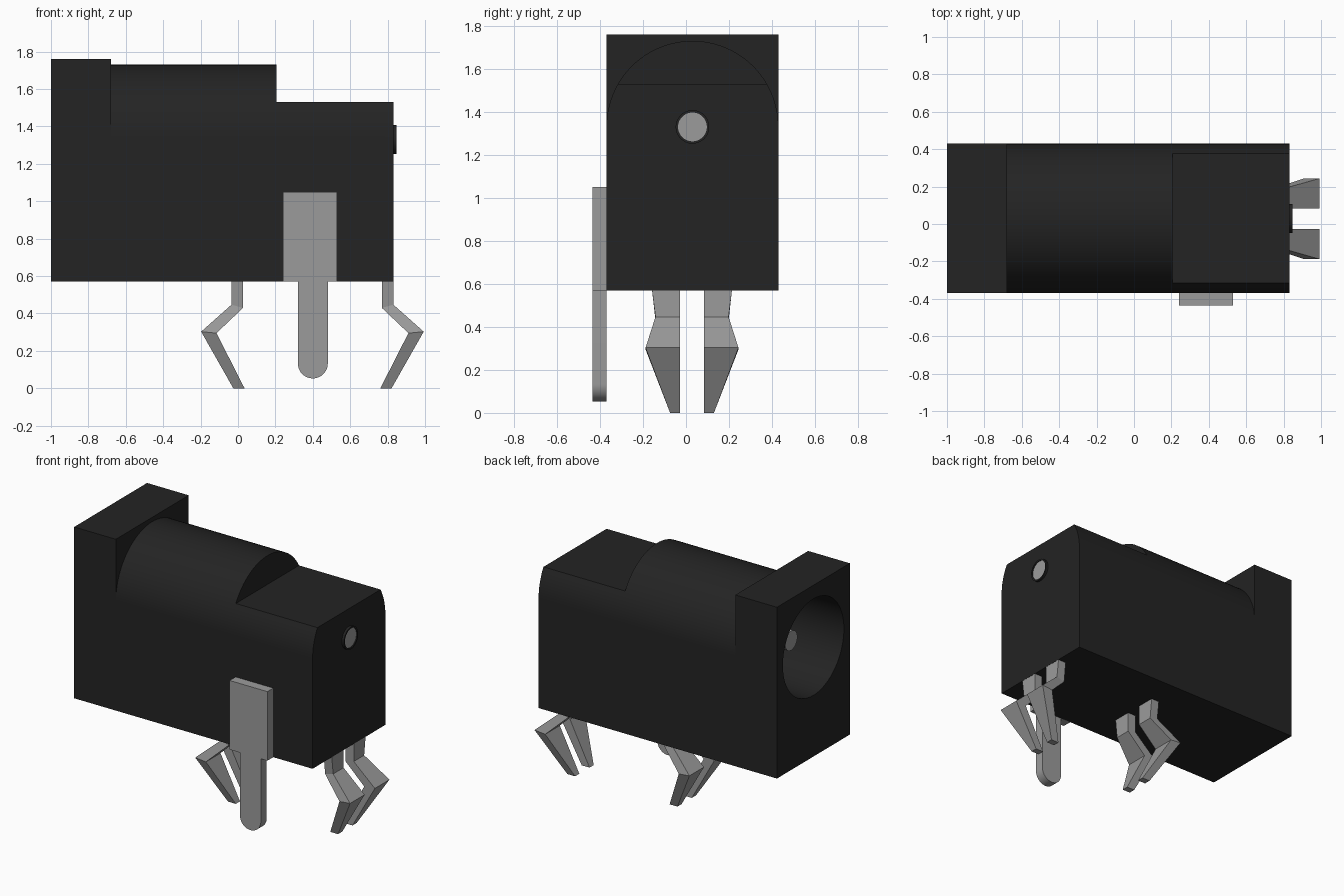
import bpy, bmesh, math
from mathutils import Vector

cube = bpy.data.objects.get("Cube")
if cube:
    bpy.data.objects.remove(cube, do_unlink=True)

YC, ZC = 0.03, 1.33          # axis of the socket


def material(name, rgb, rough):
    m = bpy.data.materials.new(name)
    m.use_nodes = True
    m.diffuse_color = (*rgb, 1)
    bsdf = next(n for n in m.node_tree.nodes if n.type == 'BSDF_PRINCIPLED')
    bsdf.inputs["Base Color"].default_value = (*rgb, 1)
    bsdf.inputs["Roughness"].default_value = rough
    return m


BLACK = material("black plastic", (0.017, 0.017, 0.017), 0.5)
METAL = material("grey metal", (0.33, 0.33, 0.33), 0.5)


def finish(name, bm, mat):
    bmesh.ops.recalc_face_normals(bm, faces=bm.faces)
    me = bpy.data.meshes.new(name)
    bm.to_mesh(me)
    bm.free()
    me.materials.append(mat)
    ob = bpy.data.objects.new(name, me)
    bpy.context.collection.objects.link(ob)
    return ob


def prism(name, points, offset, mat):
    """Extrude a closed outline of 3D points along an offset."""
    bm = bmesh.new()
    face = bm.faces.new([bm.verts.new(p) for p in points])
    ext = bmesh.ops.extrude_face_region(bm, geom=[face])
    bmesh.ops.translate(bm, vec=Vector(offset),
                        verts=[g for g in ext["geom"] if isinstance(g, bmesh.types.BMVert)])
    return finish(name, bm, mat)


def box(name, x, y, z, mat):
    pts = [(x[0], y[0], z[0]), (x[0], y[1], z[0]), (x[0], y[1], z[1]), (x[0], y[0], z[1])]
    return prism(name, pts, (x[1] - x[0], 0, 0), mat)


def circle(x, r, n=64):
    return [(x, YC + r * math.cos(2 * math.pi * i / n), ZC + r * math.sin(2 * math.pi * i / n))
            for i in range(n)]


def rod(name, x0, x1, r, mat):
    return prism(name, circle(x0, r), (x1 - x0, 0, 0), mat)


def activate(ob):
    bpy.ops.object.select_all(action='DESELECT')
    ob.select_set(True)
    bpy.context.view_layer.objects.active = ob


def combine(ob, tool, operation):
    """Apply a boolean and remove the tool object."""
    mod = ob.modifiers.new("boolean", 'BOOLEAN')
    mod.operation, mod.solver, mod.object = operation, 'EXACT', tool
    activate(ob)
    bpy.ops.object.modifier_apply(modifier=mod.name)
    bpy.data.objects.remove(tool, do_unlink=True)


def smooth(ob):
    activate(ob)
    bpy.ops.object.shade_smooth_by_angle(angle=math.radians(30))


# Housing: arched barrel, square collar, lowered rear, round bore
arch = [(-0.9, YC + 0.4 * math.cos(math.pi * i / 48), ZC + 0.4 * math.sin(math.pi * i / 48))
        for i in range(49)]
housing = prism("housing", arch + [(-0.9, YC - 0.4, 0.57), (-0.9, YC + 0.4, 0.57)],
                (1.732, 0, 0), BLACK)
combine(housing, box("collar", (-1, -0.68), (YC - 0.4, YC + 0.4), (0.57, 1.76), BLACK), 'UNION')
combine(housing, box("step_cutter", (0.205, 1), (-0.6, 0.6), (1.53, 2), BLACK), 'DIFFERENCE')
combine(housing, rod("bore_cutter", -1.2, 0.1, 0.335, BLACK), 'DIFFERENCE')
smooth(housing)

# Centre pin through the housing, with a rim where it leaves the rear
pin = rod("centre_pin", -0.83, 0.842, 0.067, METAL)
smooth(pin)
rim = rod("rear_rim", 0.80, 0.848, 0.078, BLACK)
combine(rim, rod("rim_cutter", 0.7, 0.9, 0.067, BLACK), 'DIFFERENCE')
smooth(rim)

# Side contact: wide plate narrowing to a round-ended pin
YF = -0.435
tip = [(0.4 + 0.08 * math.cos(a), YF, 0.133 + 0.08 * math.sin(a))
       for a in (math.pi + math.pi * i / 24 for i in range(25))]
plate = [(0.48, YF, 0.57), (0.53, YF, 0.57), (0.53, YF, 1.05),
         (0.24, YF, 1.05), (0.24, YF, 0.57), (0.32, YF, 0.57)]
contact = prism("side_contact", tip + plate, (0, 0.065, 0), METAL)
smooth(contact)

# Bent snap legs: (outer x, outer z, inner x, inner z, outer half width)
SECTIONS = [(-0.035, 0.572, 0.027, 0.572, 0.186),
            (-0.035, 0.447, 0.027, 0.430, 0.170),
            (-0.197, 0.303, -0.115, 0.295, 0.216),
            (-0.025, 0.0, 0.035, 0.0, 0.102)]


def leg(name, mirror_x, side):
    bm = bmesh.new()
    rings = []
    for xo, zo, xi, zi, w in SECTIONS:
        ring = []
        for x, z, y in ((xo, zo, 0.056), (xi, zi, 0.056), (xi, zi, w), (xo, zo, w)):
            ring.append(bm.verts.new((0.796 - x if mirror_x else x, 0.028 + side * y, z)))
        rings.append(ring)
    for a, b in zip(rings, rings[1:]):
        for i in range(4):
            j = (i + 1) % 4
            bm.faces.new((a[i], a[j], b[j], b[i]))
    bm.faces.new(rings[0])
    bm.faces.new(rings[-1])
    return finish(name, bm, METAL)


for mirror_x, end in ((False, "middle"), (True, "rear")):
    for side, label in ((-1, "front"), (1, "back")):
        leg(f"{end}_{label}_leg", mirror_x, side)
